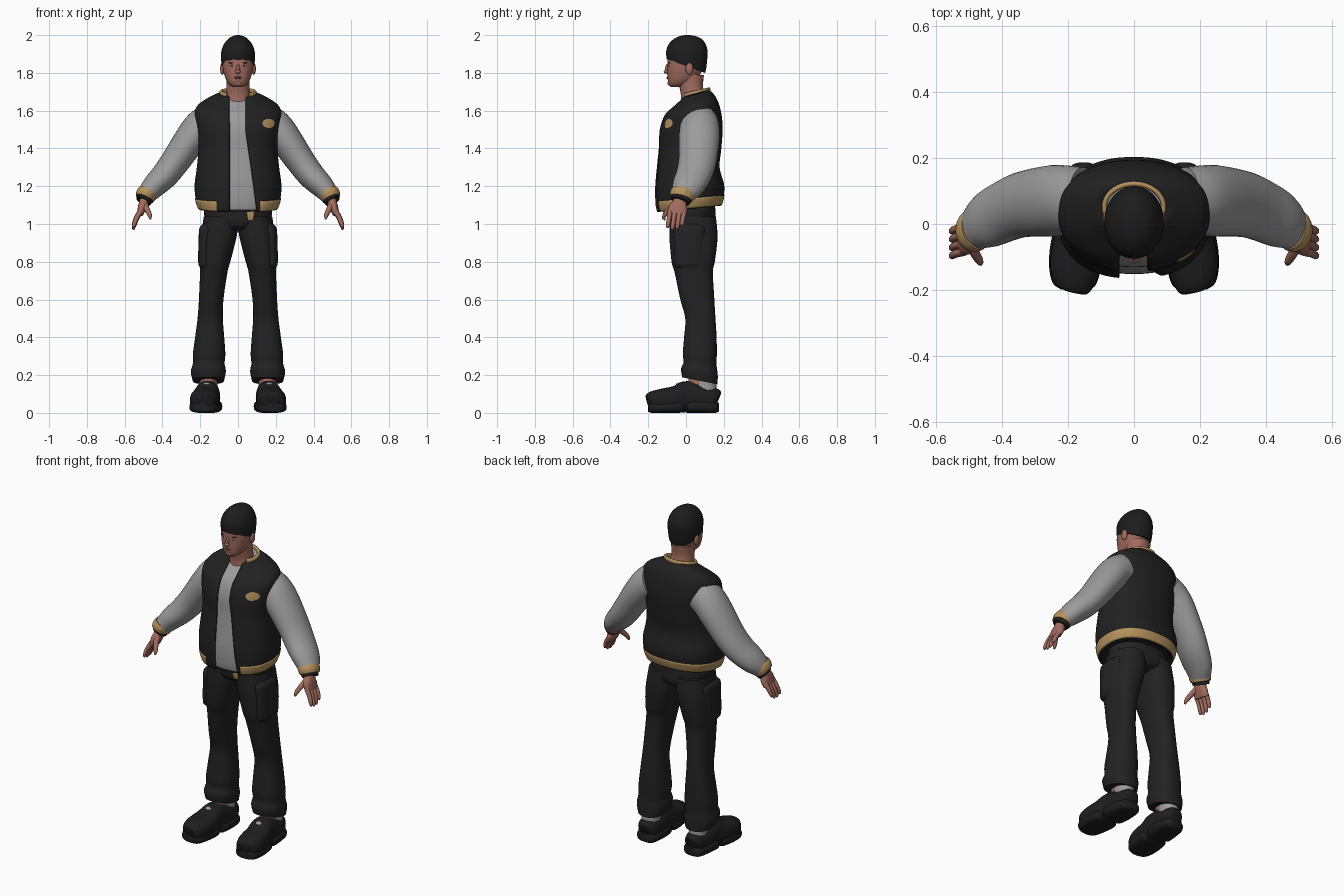
import bpy, bmesh, math
from mathutils import Vector

if "Cube" in bpy.data.objects:
    bpy.data.objects.remove(bpy.data.objects["Cube"])


def material(name, r, g, b):
    m = bpy.data.materials.new(name)
    m.use_nodes = True
    m.diffuse_color = (r, g, b, 1)
    m.node_tree.nodes["Principled BSDF"].inputs["Base Color"].default_value = (r, g, b, 1)
    return m


BLACK = material("jacket black", .015, .015, .015)
TROUSER = material("trouser black", .016, .016, .017)
SHOE = material("shoe black", .013, .013, .014)
GREY = material("cloth grey", .33, .33, .33)
GOLD = material("trim gold", .46, .29, .11)
SKIN = material("skin brown", .36, .15, .11)
LIP = material("lip brown", .26, .09, .075)
HAIR = material("hair black", .012, .012, .012)
EYE = material("eye white", .5, .47, .45)


def sample(rows, t):
    """Smoothly interpolate rows whose first entry is the key."""
    last = len(rows) - 1
    i = max(k for k in range(last) if rows[k][0] <= t or k == 0)
    a, b = rows[i], rows[i + 1]
    p, q = rows[max(i - 1, 0)], rows[min(i + 2, last)]
    h = b[0] - a[0]
    u = (t - a[0]) / h
    out = []
    for c in range(1, len(a)):
        m0 = (b[c] - p[c]) / (b[0] - p[0]) * h
        m1 = (q[c] - a[c]) / (q[0] - a[0]) * h
        out.append((2*u**3 - 3*u*u + 1) * a[c] + (u**3 - 2*u*u + u) * m0
                   + (3*u*u - 2*u**3) * b[c] + (u**3 - u*u) * m1)
    return out


def power(v, n):
    return math.copysign(abs(v) ** (2 / n), v)


def finish(name, bm, mat, mirror=False, thick=0):
    me = bpy.data.meshes.new(name)
    bm.to_mesh(me)
    bm.free()
    me.materials.append(mat)
    ob = bpy.data.objects.new(name, me)
    bpy.context.collection.objects.link(ob)
    bpy.ops.object.select_all(action='DESELECT')
    ob.select_set(True)
    bpy.context.view_layer.objects.active = ob
    bpy.ops.object.shade_smooth_by_angle(angle=math.radians(50))
    if thick:
        mod = ob.modifiers.new("thickness", 'SOLIDIFY')
        mod.thickness, mod.offset = thick, -1
    if mirror:
        ob.modifiers.new("mirror", 'MIRROR').use_mirror_merge = False
    return ob


def skin_rings(rings, closed):
    """Join rings of points with quads, capping both ends when closed."""
    bm = bmesh.new()
    vs = [[bm.verts.new(p) for p in r] for r in rings]
    n = len(vs[0])
    for a, b in zip(vs, vs[1:]):
        for j in range(n if closed else n - 1):
            k = (j + 1) % n
            bm.faces.new((a[j], a[k], b[k], b[j]))
    if closed:
        bm.faces.new(vs[0][::-1])
        bm.faces.new(vs[-1])
        bmesh.ops.recalc_face_normals(bm, faces=bm.faces)
    return bm


def loft(name, rows, mat, zs=None, n=2.2, seg=40, steps=24, grow=0, span=None,
         mirror=False, thick=0, cut=None):
    """Stack of level sections; rows are z, centre x, half width, front y, back y, tilt."""
    lo, hi = zs or (rows[0][0], rows[-1][0])
    rings = []
    for i in range(steps + 1):
        z = lo + (hi - lo) * i / steps
        cx, rx, yf, yb, tilt = sample(rows, z)
        a0, a1 = 0, 2 * math.pi * (1 - 1 / seg)
        if span:
            ends = [math.copysign(math.asin(min(1, abs(x / rx) ** (n / 2))), x) for x in span(z)]
            a0, a1 = ends
            if a1 < a0:
                a1 += 2 * math.pi
        ring = []
        for j in range(seg):
            a = a0 + (a1 - a0) * j / (seg - 1)
            dy = -((yb - yf) / 2 + grow) * power(math.cos(a), n)
            ring.append((cx + (rx + grow) * power(math.sin(a), n), (yf + yb) / 2 + dy, z + tilt * dy))
        rings.append(ring)
    bm = skin_rings(rings, span is None)
    if cut:
        bmesh.ops.bisect_plane(bm, geom=bm.verts[:] + bm.edges[:] + bm.faces[:],
                               plane_co=cut[0], plane_no=cut[1], clear_inner=True)
        bmesh.ops.holes_fill(bm, edges=[e for e in bm.edges if e.is_boundary])
    return finish(name, bm, mat, mirror, thick)


def tube(name, pts, mat, ref=(0, 1, 0), n=2, seg=24, sub=5, mirror=True):
    """Sections along a path; points are x, y, z, radius along ref, radius across."""
    rows = [(i, *p) for i, p in enumerate(pts)]
    count = (len(pts) - 1) * sub
    vals = [sample(rows, i / sub) for i in range(count + 1)]
    rings = []
    for i, (x, y, z, ra, rb) in enumerate(vals):
        t = Vector(vals[min(i + 1, count)][:3]) - Vector(vals[max(i - 1, 0)][:3])
        t.normalize()
        u = Vector(ref) - t * t.dot(Vector(ref))
        u.normalize()
        v = t.cross(u)
        ring = []
        for j in range(seg):
            a = 2 * math.pi * j / seg
            p = Vector((x, y, z)) + u * ra * power(math.cos(a), n) + v * rb * power(math.sin(a), n)
            p.z = max(p.z, 0)
            ring.append(p)
        rings.append(ring)
    return finish(name, skin_rings(rings, True), mat, mirror)


def ball(name, at, size, mat, mirror=True):
    bm = bmesh.new()
    bmesh.ops.create_uvsphere(bm, u_segments=20, v_segments=12, radius=1)
    bmesh.ops.scale(bm, vec=size, verts=bm.verts)
    bmesh.ops.translate(bm, vec=at, verts=bm.verts)
    return finish(name, bm, mat, mirror)


# Jacket, shirt and trim share one torso profile
torso = [(1.08, 0, .208, -.155, .186, .1), (1.12, 0, .222, -.163, .198, .1),
         (1.2, 0, .23, -.165, .202, .03), (1.3, 0, .218, -.156, .178, 0),
         (1.4, 0, .21, -.146, .187, 0), (1.5, 0, .222, -.14, .194, 0),
         (1.58, 0, .231, -.112, .188, 0), (1.63, 0, .212, -.072, .172, .1),
         (1.67, 0, .15, -.035, .147, .2), (1.695, 0, .092, -.01, .12, .25)]
cloth = dict(n=2.3, seg=64)


def opening(z):
    return .04 + .06 * min(1, max(0, (1.5 - z) / .4)), -.045


def patch(z):
    w = .032 * math.sqrt(max(0.02, 1 - ((z - 1.532) / .024) ** 2))
    return .16 - w, .16 + w


loft("jacket_body", torso, BLACK, steps=40, span=opening, thick=.012, **cloth)
loft("shirt", torso, GREY, zs=(1.09, 1.69), steps=36, grow=-.014, **cloth)
loft("jacket_lining", torso, BLACK, zs=(1.08, 1.092), steps=2, grow=-.013, **cloth)
loft("hem_band", torso, GOLD, zs=(1.083, 1.135), steps=6, grow=.003,
     span=lambda z: (.115, -.11), thick=.01, **cloth)
loft("chest_patch", torso, GOLD, zs=(1.508, 1.556), n=2.3, seg=10, steps=10, grow=.003, span=patch)

# Collar band running round the neck, open at the front
collar = []
for i in range(13):
    a = math.radians(40 + 280 * i / 12)
    collar.append((.09 * math.sin(a), .052 - .07 * math.cos(a), 1.69 - .016 * math.cos(a), .017, .008))
tube("collar", collar, GOLD, ref=(0, 0, 1), n=3, seg=12, sub=3, mirror=False)
tube("belt_end", [(.065, -.118, 1.1, .02, .004), (.066, -.118, 1.05, .02, .004),
                  (.066, -.112, 1.02, .014, .004)], GOLD, ref=(1, 0, 0), n=4, seg=16, mirror=False)

# Arms
tube("sleeves", [(.155, .072, 1.535, .1, .1), (.2, .072, 1.51, .105, .092),
                 (.25, .07, 1.45, .108, .086), (.333, .06, 1.33, .1, .077),
                 (.388, .04, 1.258, .094, .072), (.445, .01, 1.2, .085, .063),
                 (.486, -.02, 1.152, .062, .05)], GREY, seg=32)
tube("cuffs", [(.476, -.015, 1.172, .063, .052), (.486, -.02, 1.155, .066, .055),
               (.495, -.026, 1.135, .06, .05)], GOLD, seg=32)
tube("cuff_ribs", [(.49, -.022, 1.14, .055, .046), (.501, -.03, 1.12, .051, .041)], BLACK)

# Hands
tube("palms", [(.487, -.022, 1.16, .032, .025), (.498, -.033, 1.115, .037, .025),
               (.508, -.042, 1.085, .05, .023), (.52, -.047, 1.05, .05, .017)], SKIN, n=2.4)
for i, (finger, drop) in enumerate([("index", .08), ("middle", .09), ("ring", .087), ("little", .07)]):
    y = -.084 + .025 * i
    tube(finger + "_fingers", [(.515, y, 1.07, .013, .014), (.538, y - .006, 1.065 - drop * .45, .012, .013),
                               (.551, y - .012, 1.062 - drop * .85, .011, .01),
                               (.554, y - .014, 1.06 - drop, .005, .005)], SKIN, seg=12)
tube("thumbs", [(.498, -.05, 1.11, .018, .018), (.482, -.088, 1.078, .015, .015),
                (.468, -.112, 1.048, .012, .012), (.464, -.122, 1.025, .005, .005)], SKIN, seg=12)

# Trousers
loft("trouser_seat", [(.96, 0, .05, -.02, .1, 0), (.985, 0, .14, -.075, .15, 0),
                      (1.05, 0, .18, -.09, .157, 0), (1.12, 0, .17, -.085, .15, 0)], TROUSER)
loft("trouser_legs", [(.17, .157, .083, -.02, .167, -.2), (.22, .157, .093, -.026, .168, -.15),
                      (.26, .155, .084, -.013, .162, -.1), (.31, .153, .086, -.017, .163, 0),
                      (.4, .15, .077, -.01, .162, 0), (.5, .147, .067, -.004, .156, 0),
                      (.6, .142, .065, -.03, .15, 0), (.76, .127, .074, -.064, .142, 0),
                      (.785, .125, .08, -.074, .15, 0), (.9, .108, .093, -.086, .165, 0),
                      (.96, .098, .095, -.088, .166, 0), (1.04, .091, .09, -.087, .158, 0)],
     TROUSER, steps=52, n=2.3, mirror=True)
loft("side_pockets", [(.77, .175, .025, -.05, .08, 0), (.785, .178, .032, -.06, .09, 0),
                      (.93, .172, .036, -.065, .1, 0), (.98, .17, .034, -.065, .1, 0),
                      (1.0, .162, .026, -.05, .09, 0)], TROUSER, n=2.5, mirror=True)

# Feet
loft("ankles", [(.15, .157, .042, .012, .14, 0), (.26, .155, .045, .02, .145, 0)], SKIN, mirror=True)
loft("socks", [(.1, .157, .05, .045, .163, 0), (.2, .156, .048, .045, .159, 0)], GREY, mirror=True)
tube("shoes", [(.182, -.2, .055, .035, .035), (.18, -.186, .058, .058, .053),
               (.178, -.13, .064, .077, .063), (.17, -.05, .072, .074, .072),
               (.162, .005, .084, .066, .084), (.158, .09, .072, .064, .072),
               (.155, .15, .066, .054, .066), (.155, .168, .06, .03, .045)], SHOE, ref=(1, 0, 0), n=2.5)
tube("front_soles", [(.182, -.2, .028, .04, .022), (.181, -.18, .028, .066, .028),
                     (.178, -.12, .03, .08, .03), (.169, -.04, .032, .078, .032),
                     (.166, -.015, .03, .06, .026)], SHOE, ref=(1, 0, 0), n=3)
tube("heel_soles", [(.164, 0, .03, .062, .027), (.162, .02, .032, .074, .032), (.157, .09, .034, .074, .034),
                    (.155, .155, .03, .06, .03), (.155, .175, .03, .035, .022)], SHOE, ref=(1, 0, 0), n=3)
ball("shoe_tongues", (.166, -.034, .15), (.022, .02, .01), GREY)

# Neck and head
loft("neck", [(1.62, 0, .075, -.03, .11, 0), (1.68, 0, .066, -.027, .1, 0),
              (1.73, 0, .061, -.035, .09, 0), (1.79, 0, .062, -.04, .095, 0)], SKIN)
loft("head", [(1.724, 0, .022, -.078, -.02, 0), (1.735, 0, .042, -.09, .01, 0),
              (1.76, 0, .061, -.096, .05, 0), (1.8, 0, .075, -.098, .08, 0),
              (1.85, 0, .083, -.098, .098, 0), (1.9, 0, .081, -.093, .1, 0),
              (1.95, 0, .055, -.06, .075, 0), (1.97, 0, .03, -.03, .04, 0)], SKIN, n=2.3)
loft("hair", [(1.78, 0, .072, -.07, .095, 0), (1.82, 0, .083, -.09, .106, 0),
              (1.88, 0, .09, -.103, .113, 0), (1.92, 0, .087, -.104, .114, 0),
              (1.955, 0, .073, -.09, .102, 0), (1.98, 0, .052, -.064, .082, 0),
              (1.993, 0, .031, -.038, .056, 0), (2.0, 0, .008, -.008, .024, 0)],
     HAIR, n=2.05, steps=44, cut=((0, -.1, 1.872), (0, .36, 1)))
ball("ears", (.083, .018, 1.822), (.012, .02, .032), SKIN)

# Face
ball("nose_bridge", (0, -.097, 1.82), (.01, .014, .028), SKIN, False)
ball("nose_tip", (0, -.105, 1.806), (.015, .013, .01), SKIN, False)
ball("eyes", (.032, -.087, 1.838), (.012, .007, .004), EYE)
ball("irises", (.032, -.0915, 1.838), (.0045, .004, .004), HAIR)
ball("eyebrows", (.034, -.088, 1.853), (.017, .008, .0025), HAIR)
ball("upper_lip", (0, -.097, 1.777), (.02, .006, .0035), LIP, False)
ball("lower_lip", (0, -.096, 1.771), (.017, .007, .0045), LIP, False)
ball("chin", (0, -.085, 1.745), (.022, .013, .013), SKIN, False)
